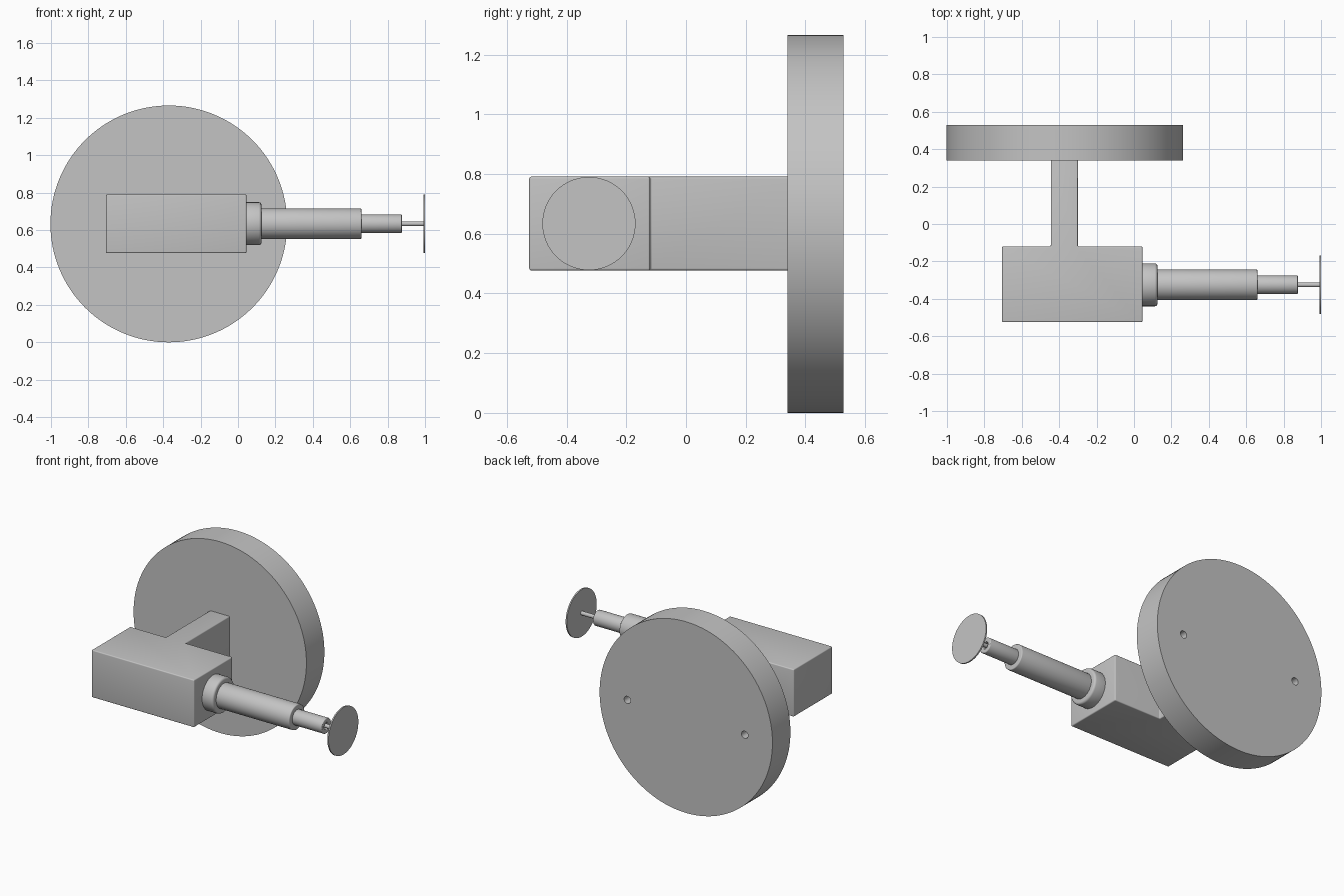
import bpy, bmesh, math
from mathutils import Vector

if "Cube" in bpy.data.objects:
    bpy.data.objects.remove(bpy.data.objects["Cube"])

grey = bpy.data.materials.new("plain_grey")
grey.diffuse_color = (0.55, 0.55, 0.55, 1)
grey.use_nodes = True
grey.node_tree.nodes["Principled BSDF"].inputs["Base Color"].default_value = grey.diffuse_color

AXIS_Y, AXIS_Z = -0.325, 0.634      # centre line of the spindle
WHEEL_X, WHEEL_R = -0.37, 0.633     # centre and radius of the mounting disc


def add_object(name, bm):
    bmesh.ops.recalc_face_normals(bm, faces=bm.faces[:])
    mesh = bpy.data.meshes.new(name)
    bm.to_mesh(mesh)
    bm.free()
    mesh.materials.append(grey)
    obj = bpy.data.objects.new(name, mesh)
    bpy.context.collection.objects.link(obj)
    return obj


def finish(obj, bevel=0.0):
    """Round the edges if asked, apply all modifiers, smooth the curves."""
    bpy.ops.object.select_all(action='DESELECT')
    obj.select_set(True)
    bpy.context.view_layer.objects.active = obj
    if bevel:
        mod = obj.modifiers.new("rounding", 'BEVEL')
        mod.width, mod.segments = bevel, 4
        mod.limit_method, mod.angle_limit = 'ANGLE', math.radians(50)
    for mod in list(obj.modifiers):
        bpy.ops.object.modifier_apply(modifier=mod.name)
    bpy.ops.object.shade_smooth_by_angle(angle=math.radians(35))


def lathe(name, profile, centre, axis, sides=64):
    """Spin (distance along axis, radius) points; both ends are capped."""
    bm = bmesh.new()
    rings = []
    for t, r in profile:
        ring = []
        for i in range(sides):
            a = 2 * math.pi * i / sides
            u, v = r * math.cos(a), r * math.sin(a)
            p = Vector((t, u, v)) if axis == 'x' else Vector((u, t, v))
            ring.append(bm.verts.new(p + Vector(centre)))
        rings.append(ring)
    for a, b in zip(rings, rings[1:]):
        for i in range(sides):
            j = (i + 1) % sides
            bm.faces.new((a[i], a[j], b[j], b[i]))
    bm.faces.new(rings[0])
    bm.faces.new(rings[-1])
    return add_object(name, bm)


# Mounting disc with two blind holes in its back
disc = lathe("mounting_disc", [(0.34, WHEEL_R), (0.528, WHEEL_R)],
             (WHEEL_X, 0, WHEEL_R), 'y', 128)
cutters = []
for side in (-1, 1):
    cutter = lathe("hole_cutter", [(0.43, 0.024), (0.6, 0.024)],
                   (WHEEL_X + side * 0.43, 0, WHEEL_R), 'y', 32)
    cutter.hide_render = True
    mod = disc.modifiers.new("hole", 'BOOLEAN')
    mod.operation, mod.object, mod.solver = 'DIFFERENCE', cutter, 'EXACT'
    cutters.append(cutter)
finish(disc)
for cutter in cutters:
    bpy.data.objects.remove(cutter)

# T-shaped housing: block and arm in one extruded outline
outline = [(-0.705, -0.525), (0.045, -0.525), (0.045, -0.12), (-0.30, -0.12),
           (-0.30, 0.36), (-0.445, 0.36), (-0.445, -0.12), (-0.705, -0.12)]
bm = bmesh.new()
base = bm.faces.new([bm.verts.new((x, y, 0.477)) for x, y in outline])
top = bmesh.ops.extrude_face_region(bm, geom=[base])
bmesh.ops.translate(bm, vec=(0, 0, 0.314),
                    verts=[g for g in top["geom"] if isinstance(g, bmesh.types.BMVert)])
finish(add_object("housing", bm), 0.007)

# Spindle parts along the x axis: name, profile, edge rounding
spindle = [
    ("collar", [(0.03, 0.115), (0.125, 0.115)], 0.014),
    ("barrel", [(0.11, 0.082), (0.66, 0.082)], 0.006),
    ("stem", [(0.64, 0.05), (0.876, 0.05), (0.876, 0.022), (0.846, 0.022)], 0.005),
    ("thin_rod", [(0.83, 0.013), (0.993, 0.013)], 0),
    ("end_plate", [(0.991, 0.156), (1.0, 0.156)], 0),
]
for name, profile, rounding in spindle:
    finish(lathe(name, profile, (0, AXIS_Y, AXIS_Z), 'x'), rounding)
